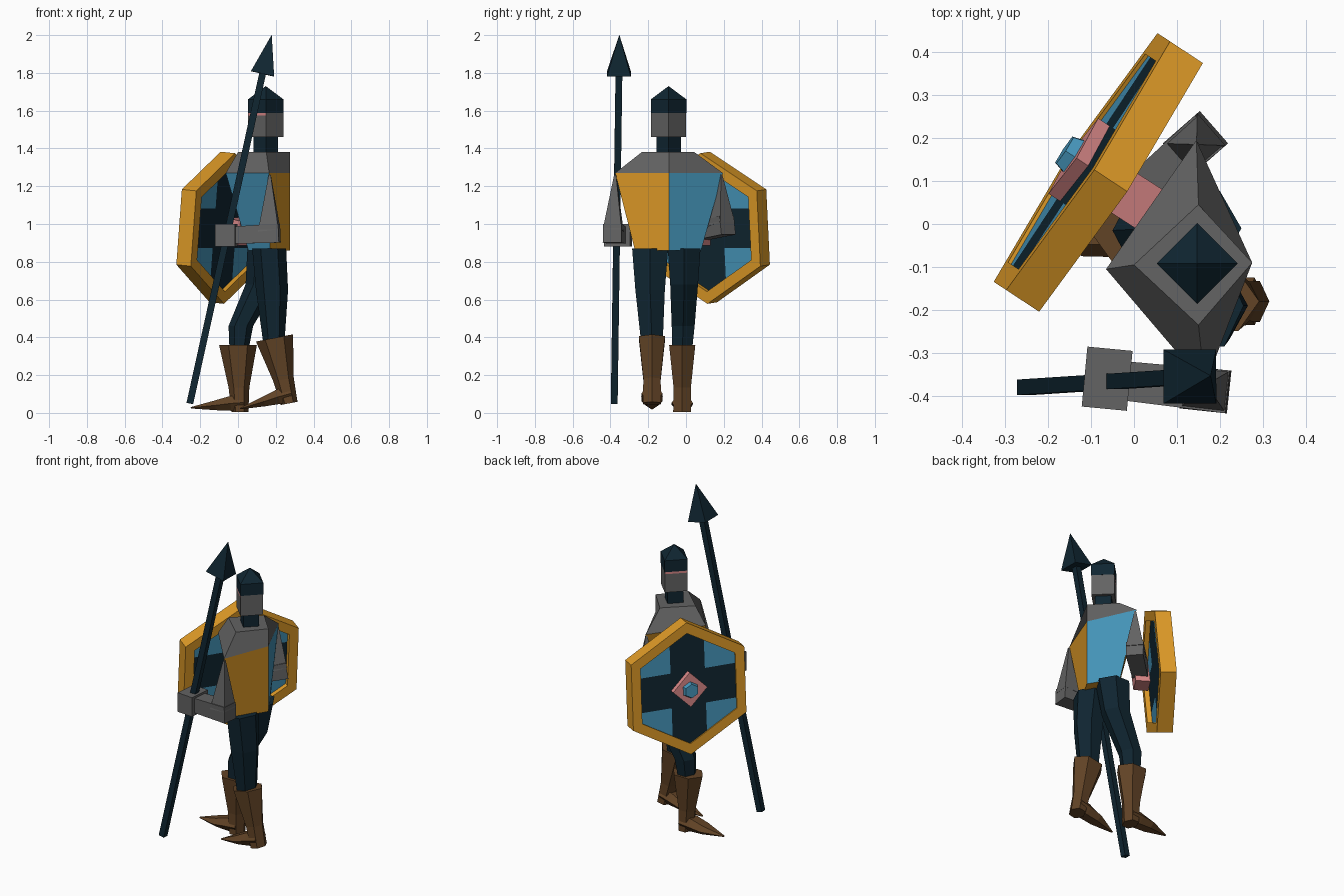
import bpy, bmesh, math
from mathutils import Vector, Matrix

if "Cube" in bpy.data.objects:
    bpy.data.objects.remove(bpy.data.objects["Cube"])

def mat(name, rgb):
    m = bpy.data.materials.new(name)
    m.diffuse_color = (*rgb, 1)
    m.use_nodes = True
    m.node_tree.nodes["Principled BSDF"].inputs["Base Color"].default_value = m.diffuse_color
    return m

DARK = mat("dark navy", (0.005, 0.019, 0.031))
GRAY = mat("mail gray", (0.125, 0.125, 0.125))
BLUE = mat("sky blue", (0.06, 0.30, 0.49))
GOLD = mat("golden yellow", (0.72, 0.32, 0.02))
BROWN = mat("leather brown", (0.12, 0.056, 0.019))
PINK = mat("skin pink", (0.68, 0.24, 0.24))

def finish(name, bm, mats, rule=None, M=None):
    bmesh.ops.recalc_face_normals(bm, faces=bm.faces[:])
    if rule:
        for f in bm.faces:
            f.material_index = rule(f.calc_center_median())
    if M:
        bm.transform(M)
    me = bpy.data.meshes.new(name)
    bm.to_mesh(me)
    bm.free()
    for m in mats:
        me.materials.append(m)
    ob = bpy.data.objects.new(name, me)
    bpy.context.collection.objects.link(ob)
    return ob

def loft(name, rings, mats, rule=None, M=None, closed=False):
    """Skin a list of point rings; cap the ends unless closed into a loop."""
    bm = bmesh.new()
    vs = [[bm.verts.new(p) for p in r] for r in rings]
    n = len(vs[0])
    pairs = list(zip(vs, vs[1:])) + ([(vs[-1], vs[0])] if closed else [])
    for a, b in pairs:
        for i in range(n):
            j = (i + 1) % n
            bm.faces.new((a[i], a[j], b[j], b[i]))
    if not closed:
        bm.faces.new(vs[0])
        bm.faces.new(vs[-1])
    bmesh.ops.remove_doubles(bm, verts=bm.verts[:], dist=1e-5)
    return finish(name, bm, mats, rule, M)

def ring(x, y, z, rx, ry, n=6, phase=0.0):
    """Horizontal polygon."""
    return [(x + rx * math.cos(phase + 2 * math.pi * i / n),
             y + ry * math.sin(phase + 2 * math.pi * i / n), z) for i in range(n)]

def tube(name, secs, mats, n=4, M=None):
    """Sections (point, half width, half height) across the overall axis."""
    pts = [Vector(s[0]) for s in secs]
    d = (pts[-1] - pts[0]).normalized()
    side = d.cross(Vector((0, 1, 0) if abs(d.z) > 0.8 else (0, 0, 1))).normalized()
    up = side.cross(d)
    ph, k = (math.pi / 4, math.sqrt(2)) if n == 4 else (0, 1)
    rings = []
    for p, (_, w, h) in zip(pts, secs):
        rings.append([p + side * (w * k * math.cos(ph + 2 * math.pi * i / n))
                      + up * (h * k * math.sin(ph + 2 * math.pi * i / n)) for i in range(n)])
    return loft(name, rings, mats, M=M)

# Quartered tunic and mantle: four-cornered lofts (front, right, back, left)
hem = [(0.055, -0.095, 0.86), (0.17, -0.27, 0.86), (0.275, -0.09, 0.86), (0.17, 0.08, 0.86)]
chest = [(-0.065, -0.105, 1.27), (0.165, -0.375, 1.27), (0.275, -0.09, 1.27), (0.145, 0.195, 1.27)]
collar = [(0.0, -0.095, 1.38), (0.15, -0.235, 1.38), (0.275, -0.09, 1.38), (0.15, 0.045, 1.38)]
loft("tunic", [hem, chest], [BLUE, GOLD],
     lambda c: int((c.x > 0.165) == (c.y < -0.09)))
loft("mantle", [chest, collar], [GRAY])

# Neck, head and helmet
HX, HY = 0.147, -0.092
loft("neck", [ring(HX, HY, z, 0.065, 0.065, 4) for z in (1.36, 1.48)], [DARK])
loft("coif", [ring(HX, HY, z, 0.093, 0.093, 4) for z in (1.46, 1.575, 1.60)], [GRAY, PINK],
     lambda c: int(c.z > 1.58 and c.x < HX - 0.01))
loft("helmet", [ring(HX, HY, 1.588, 0.094, 0.094, 4), ring(HX, HY, 1.66, 0.094, 0.094, 4),
                ring(HX, HY, 1.73, 0, 0, 4)], [DARK])

# Trouser legs
legs = {
    "right_leg": [(0.165, -0.19, 0.87, 0.09, 0.11), (0.18, -0.19, 0.65, 0.085, 0.09),
                  (0.19, -0.18, 0.36, 0.055, 0.065)],
    "left_leg": [(0.15, -0.01, 0.87, 0.1, 0.1), (0.125, -0.01, 0.68, 0.085, 0.085),
                 (0.015, -0.015, 0.46, 0.065, 0.07), (0.005, -0.02, 0.33, 0.05, 0.06)],
}
for name, secs in legs.items():
    loft(name, [ring(*s) for s in secs], [DARK])

# Boots: one shape, the trailing one tipped on its toe
def boot(side, heel, tip):
    M = Matrix.Translation(heel) @ Matrix.Rotation(-tip, 4, 'Y')
    loft(side + "_boot_shaft", [ring(-0.05, 0, 0.355, 0.1, 0.08), ring(-0.045, 0, 0.13, 0.055, 0.053),
                                ring(-0.04, 0, 0.0, 0.045, 0.055)], [BROWN], M=M)
    tube(side + "_boot_foot", [((-0.02, 0, 0.05), 0.055, 0.05), ((-0.09, 0, 0.045), 0.057, 0.045),
                               ((-0.17, 0, 0.035), 0.055, 0.03), ((-0.30, 0, 0.022), 0.006, 0.004)],
         [BROWN], 6, M)

boot("left", (0.05, -0.02, 0.005), 0)
boot("right", (0.31, -0.18, 0.058), math.radians(11))

# Arms: pointed shoulder widening to the elbow, then a square forearm
def arm(side, shoulder, elbow, wrist):
    s, e, w = Vector(shoulder), Vector(elbow), Vector(wrist)
    f = (w - e).normalized()
    g = Vector((-f.y, f.x, 0)).normalized()
    base = [e + f * a * 0.055 + g * b * 0.05 for a, b in ((-1, -1), (1, -1), (1, 1), (-1, 1))]
    loft(side + "_upper_arm", [[s + (p - e) * 0.1 for p in base], base], [GRAY])
    tube(side + "_forearm", [(e - f * 0.055 - Vector((0, 0, 0.02)), 0.05, 0.05),
                             (w, 0.045, 0.045)], [GRAY])

arm("right", (0.168, -0.375, 1.26), (0.165, -0.385, 0.965), (-0.05, -0.362, 0.94))
arm("left", (0.145, 0.185, 1.26), (0.14, 0.185, 1.0), (0.02, 0.08, 0.96))
tube("right_hand", [((-0.01, -0.365, 0.94), 0.07, 0.06), ((-0.115, -0.355, 0.94), 0.07, 0.06)], [GRAY])

# Spear
foot, neck, tip = Vector((-0.255, -0.38, 0.05)), Vector((0.13, -0.355, 1.795)), Vector((0.178, -0.353, 2.0))
tube("spear_shaft", [(foot, 0.018, 0.018), (neck, 0.018, 0.018)], [DARK])
tube("spear_head", [(neck, 0.063, 0.063), (tip, 0.0005, 0.0005)], [DARK])

# Shield frame: local x along the width, y up, z outward, leaning back slightly
h, t = Vector((-0.835, 0.55, 0)).normalized(), math.radians(5)
nrm = h * math.cos(t) + Vector((0, 0, math.sin(t)))
up = Vector((0, 0, math.cos(t))) - h * math.sin(t)
S = Matrix.Translation((-0.083, 0.12, 0.98)) @ Matrix((up.cross(nrm), up, nrm)).transposed().to_4x4()

def hexa(r, z, n=6):
    return ring(0, 0, z, r, r, n, math.pi / 2)

loft("shield_rim", [hexa(0.4, 0.046), hexa(0.4, -0.046), hexa(0.335, -0.046), hexa(0.335, 0.046)],
     [GOLD], M=S, closed=True)

# Painted shield board: cut along the cross edges, coloured by position
A = 0.105
bm = bmesh.new()
bmesh.ops.create_cone(bm, cap_ends=True, segments=6, radius1=0.337, radius2=0.337, depth=0.055,
                      matrix=Matrix.Translation((0, 0, 0.01)))
if abs(max(v.co.y for v in bm.verts) - 0.337) > 0.01:
    bm.transform(Matrix.Rotation(math.pi / 6, 4, 'Z'))
for axis in ((1, 0, 0), (0, 1, 0)):
    for s in (-A, A):
        bmesh.ops.bisect_plane(bm, geom=bm.verts[:] + bm.edges[:] + bm.faces[:],
                               plane_co=Vector(axis) * s, plane_no=axis)
finish("shield_board", bm, [BLUE, DARK], lambda c: int(abs(c.x) < A or abs(c.y) < A), S)

# Boss and the hand gripping the back
loft("shield_boss", [hexa(0.105, 0.03, 4), hexa(0.105, 0.07, 4)], [PINK], M=S)
loft("boss_stud", [hexa(0.05, 0.07), hexa(0.042, 0.095)], [BLUE], M=S)
tube("left_hand", [((-0.035, 0.08, 0.96), 0.055, 0.075), ((0.035, 0.035, 0.95), 0.055, 0.065)], [PINK])
